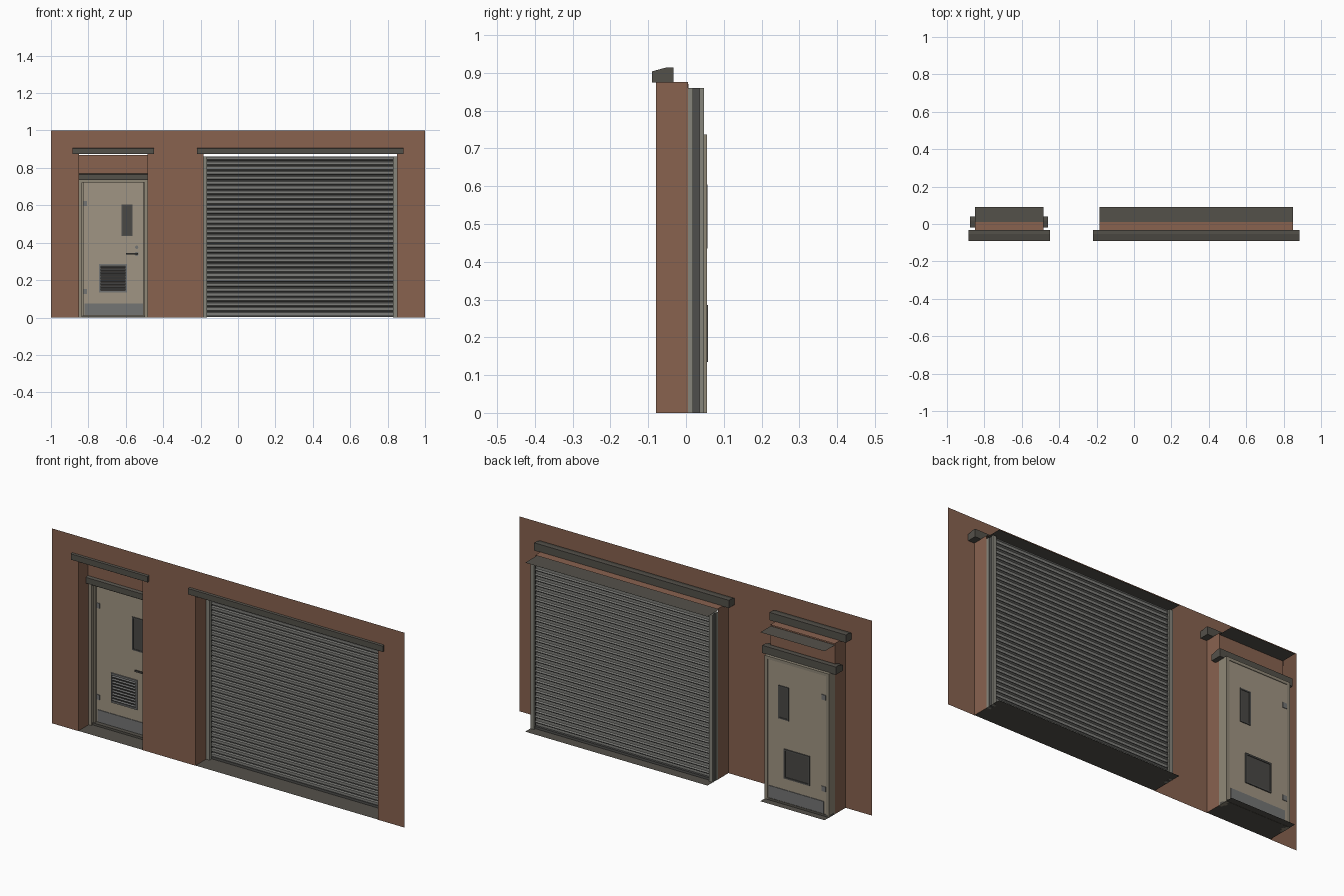
import bpy, bmesh, math
from mathutils import Matrix, Vector

if "Cube" in bpy.data.objects:
    bpy.data.objects.remove(bpy.data.objects["Cube"])


def material(name, r, g, b):
    lin = [((c / 255 + 0.055) / 1.055) ** 2.4 for c in (r, g, b)]
    m = bpy.data.materials.new(name)
    m.diffuse_color = (*lin, 1)
    m.use_nodes = True
    m.node_tree.nodes["Principled BSDF"].inputs["Base Color"].default_value = m.diffuse_color
    return m


BROWN = material("brown wall", 136, 98, 79)
CONCRETE = material("dark concrete", 84, 81, 74)
STEEL = material("shutter steel", 124, 124, 120)
GUIDE = material("guide steel", 134, 133, 123)
GROOVE = material("groove shadow grey", 78, 78, 76)
DOOR = material("door beige", 160, 149, 131)
FRAME = material("frame beige", 144, 136, 119)
KICK = material("kick plate grey", 116, 117, 116)
GLASS = material("dark glass", 74, 72, 69)


def finish(name, bm, *mats):
    me = bpy.data.meshes.new(name)
    bm.to_mesh(me)
    bm.free()
    for m in mats:
        me.materials.append(m)
    ob = bpy.data.objects.new(name, me)
    bpy.context.collection.objects.link(ob)
    return ob


def add_box(bm, x, y, z, tilt=0.0):
    size = Vector((x[1] - x[0], y[1] - y[0], z[1] - z[0]))
    mid = Vector((sum(x) / 2, sum(y) / 2, sum(z) / 2))
    mat = Matrix.Translation(mid) @ Matrix.Rotation(tilt, 4, 'X') @ Matrix.Diagonal((*size, 1))
    bmesh.ops.create_cube(bm, size=1, matrix=mat)


def boxes(name, mat, *specs):
    bm = bmesh.new()
    for s in specs:
        add_box(bm, *s)
    return finish(name, bm, mat)


def quad(bm, *pts):
    return bm.faces.new([bm.verts.new(p) for p in pts])


def flat(name, mat, x, y, z, up=True):
    bm = bmesh.new()
    p = [(x[0], y[0], z), (x[1], y[0], z), (x[1], y[1], z), (x[0], y[1], z)]
    quad(bm, *(p if up else p[::-1]))
    return finish(name, bm, mat)


def lintel(name, x, y, z):
    # extruded block with a sloped front top edge
    prof = [(y, z), (y + 0.057, z), (y + 0.057, z + 0.04), (y + 0.037, z + 0.04), (y, z + 0.03)]
    bm = bmesh.new()
    a, b = ([bm.verts.new((px, *p)) for p in prof] for px in x)
    bm.faces.new(a[::-1])
    bm.faces.new(b)
    for i in range(len(prof)):
        j = (i + 1) % len(prof)
        bm.faces.new((a[i], a[j], b[j], b[i]))
    bmesh.ops.recalc_face_normals(bm, faces=bm.faces)
    return finish(name, bm, CONCRETE)


FRONT, INNER, BACK, TOP = -0.08, 0.005, 0.09, 0.876
DX = (-0.85, -0.485)     # personnel door opening
SX = (-0.185, 0.85)      # shutter opening

# Wall sheet with two openings
bm = bmesh.new()
xs, zs = [-1, *DX, *SX, 1], [0, TOP, 1]
for i in range(5):
    for j in range(2):
        if j == 0 and i in (1, 3):
            continue
        quad(bm, (xs[i], FRONT, zs[j]), (xs[i + 1], FRONT, zs[j]),
             (xs[i + 1], FRONT, zs[j + 1]), (xs[i], FRONT, zs[j + 1]))
bmesh.ops.remove_doubles(bm, verts=bm.verts, dist=1e-5)
finish("wall", bm, BROWN)

# Reveals, soffits, floors and outer lintels for both openings
for label, ox in (("door", DX), ("shutter", SX)):
    bm = bmesh.new()
    for x in ox:
        quad(bm, (x, FRONT, 0), (x, INNER, 0), (x, INNER, TOP), (x, FRONT, TOP))
    finish(label + "_reveals", bm, BROWN)
    flat(label + "_soffit_cover", BROWN, ox, (FRONT, 0.01), TOP)
    flat(label + "_soffit", CONCRETE, ox, (FRONT, BACK), TOP - 0.008, False)
    flat(label + "_floor", CONCRETE, ox, (FRONT, BACK), 0.001)
    lintel(label + "_lintel", (ox[0] - 0.035, ox[1] + 0.035), -0.09, 0.874)

# Shutter curtain: one slat profile repeated, groove faces darker
bm = bmesh.new()
count, z0, z1 = 33, 0.004, 0.862
pitch = (z1 - z0) / count
prof = []
for i in range(count):
    z = z0 + i * pitch
    prof += [(0.034, z), (0.034, z + 0.16 * pitch), (0.026, z + 0.32 * pitch), (0.026, z + 0.86 * pitch)]
prof.append((0.034, z1))
rows = [[bm.verts.new((x, *p)) for x in (SX[0] + 0.012, SX[1] - 0.012)] for p in prof]
for i in range(len(rows) - 1):
    f = bm.faces.new((rows[i][0], rows[i][1], rows[i + 1][1], rows[i + 1][0]))
    f.material_index = 1 if i % 4 == 0 else 0
finish("shutter_curtain", bm, STEEL, GROOVE)

# Shutter guide channels and bottom bar
flanges, webs = [], []
for x in ((SX[0], SX[0] + 0.02), (SX[1] - 0.02, SX[1])):
    flanges += [(x, (0.005, 0.019), (0, 0.86)), (x, (0.036, 0.048), (0, 0.86))]
    webs.append(((x[0] + 0.004, x[1] - 0.004), (0.019, 0.036), (0, 0.86)))
boxes("shutter_guides", GUIDE, *flanges)
boxes("shutter_guide_slots", GROOVE, *webs)
boxes("shutter_bottom_bar", GROOVE, ((SX[0] + 0.02, SX[1] - 0.02), (0.022, 0.038), (0.002, 0.014)))

# Panel and inner lintel above the door
boxes("transom_panel", BROWN, (DX, (-0.003, 0.006), (0.765, 0.87)))
lintel("door_inner_lintel", (DX[0] - 0.028, DX[1] + 0.025), -0.018, 0.735)

# Door frame, stop and leaf
L, R = DX
boxes("door_frame", FRAME,
      ((L, L + 0.016), (0.003, 0.055), (0, 0.737)), ((R - 0.016, R), (0.003, 0.055), (0, 0.737)),
      ((L + 0.016, R - 0.016), (0.003, 0.055), (0.722, 0.737)),
      ((L + 0.016, L + 0.024), (0.02, 0.036), (0, 0.722)),
      ((R - 0.024, R - 0.016), (0.02, 0.036), (0, 0.722)))
boxes("door_leaf", DOOR, ((L + 0.017, R - 0.017), (0.034, 0.053), (0.012, 0.721)))
boxes("door_threshold", CONCRETE, ((L, R), (0.012, 0.055), (0.0, 0.012)))
boxes("kick_plates", KICK, ((L + 0.03, R - 0.024), (0.031, 0.034), (0.014, 0.076)),
      ((L + 0.03, R - 0.024), (0.053, 0.056), (0.014, 0.076)))


# Window and vent on both faces of the leaf
def rim(x, z, y, w):
    return [((x[0] - w, x[0]), y, (z[0] - w, z[1] + w)), ((x[1], x[1] + w), y, (z[0] - w, z[1] + w)),
            (x, y, (z[0] - w, z[0])), (x, y, (z[1], z[1] + w))]


WX, WZ, VX, VZ = (-0.616, -0.57), (0.442, 0.598), (-0.734, -0.602), (0.143, 0.278)
boxes("door_window_glass", GLASS, (WX, (0.0325, 0.0545), WZ))
boxes("door_window_rim", GROOVE, *rim(WX, WZ, (0.030, 0.034), 0.007), *rim(WX, WZ, (0.053, 0.057), 0.007))
boxes("vent_backing", GLASS, (VX, (0.0325, 0.0545), VZ))
boxes("vent_rim", KICK, *rim(VX, VZ, (0.028, 0.034), 0.008))
boxes("vent_back_rim", GROOVE, *rim(VX, VZ, (0.053, 0.058), 0.008))
n = 9
step = (VZ[1] - VZ[0]) / n
boxes("vent_louvres", KICK,
      *[(VX, (0.0265, 0.0345), (VZ[0] + (i + 0.35) * step, VZ[0] + (i + 0.6) * step), math.radians(35))
        for i in range(n)])

# Handle, lock and hinges
boxes("door_handle", GLASS, ((-0.598, -0.535), (0.014, 0.02), (0.336, 0.344)),
      ((-0.548, -0.538), (0.02, 0.034), (0.335, 0.345)))
bm = bmesh.new()
for z, r in ((0.34, 0.011), (0.376, 0.009)):
    bmesh.ops.create_cone(bm, cap_ends=True, segments=16, radius1=r, radius2=r, depth=0.005,
                          matrix=Matrix.Translation((-0.542, 0.032, z)) @ Matrix.Rotation(math.pi / 2, 4, 'X'))
finish("lock_rosettes", bm, KICK)
boxes("hinges", KICK, *[((L + 0.018, L + 0.042), y, (z - 0.013, z + 0.013))
                        for z in (0.14, 0.61) for y in ((0.031, 0.034), (0.053, 0.056))])
